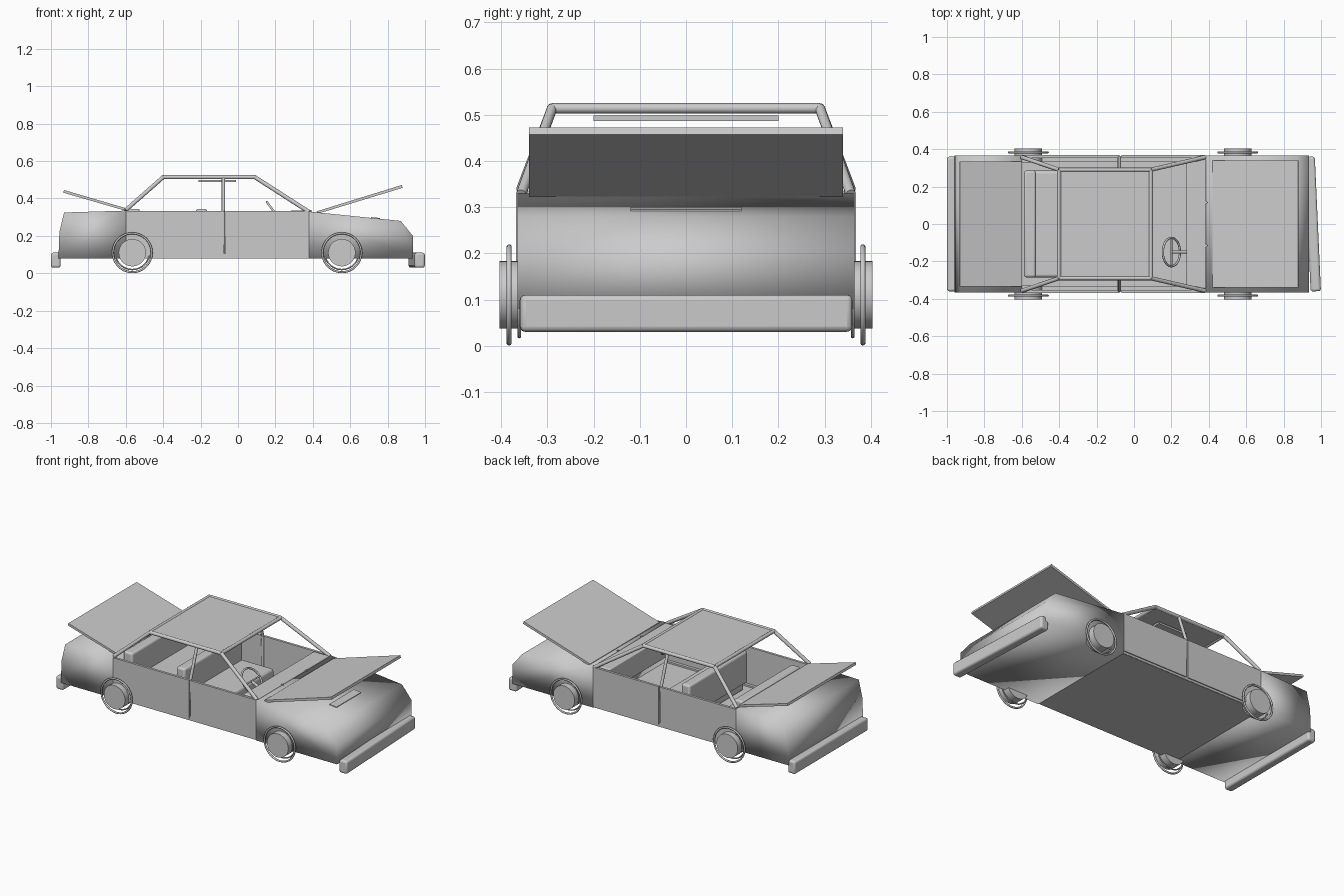
import bpy, bmesh, math
from mathutils import Vector

if "Cube" in bpy.data.objects:
    bpy.data.objects.remove(bpy.data.objects["Cube"])


def finish(ob, name, smooth=True):
    ob.name = name
    if smooth:
        bpy.ops.object.select_all(action='DESELECT')
        ob.select_set(True)
        bpy.context.view_layer.objects.active = ob
        bpy.ops.object.shade_smooth_by_angle(angle=math.radians(40))
    return ob


def box(name, lo, hi, rot=(0, 0, 0), bevel=0.0):
    lo, hi = Vector(lo), Vector(hi)
    bpy.ops.mesh.primitive_cube_add(size=1, location=(lo + hi) / 2)
    ob = bpy.context.object
    ob.scale = hi - lo
    bpy.ops.object.transform_apply(location=False, rotation=False, scale=True)
    ob.rotation_euler = rot
    if bevel:
        mod = ob.modifiers.new("bevel", 'BEVEL')
        mod.width, mod.segments = bevel, 3
    return finish(ob, name, bool(bevel))


def rod(name, a, b, r=0.011, verts=16):
    a, b = Vector(a), Vector(b)
    bpy.ops.mesh.primitive_cylinder_add(vertices=verts, radius=r, depth=(b - a).length,
                                        location=(a + b) / 2)
    ob = bpy.context.object
    ob.rotation_euler = (b - a).to_track_quat('Z', 'Y').to_euler()
    return finish(ob, name)


def ring(name, loc, major, minor, rot):
    bpy.ops.mesh.primitive_torus_add(location=loc, rotation=rot, major_radius=major,
                                     minor_radius=minor, major_segments=48, minor_segments=10)
    return finish(bpy.context.object, name)


def extrude_profile(name, pts, half, smooth=False):
    """Side profile in x/z, extruded across the width."""
    bm = bmesh.new()
    face = bm.faces.new([bm.verts.new((x, -half, z)) for x, z in pts])
    geom = bmesh.ops.extrude_face_region(bm, geom=[face])["geom"]
    verts = [g for g in geom if isinstance(g, bmesh.types.BMVert)]
    bmesh.ops.translate(bm, verts=verts, vec=(0, 2 * half, 0))
    bmesh.ops.recalc_face_normals(bm, faces=bm.faces)
    for f in bm.faces:
        f.smooth = smooth
    me = bpy.data.meshes.new(name)
    bm.to_mesh(me)
    bm.free()
    ob = bpy.data.objects.new(name, me)
    bpy.context.collection.objects.link(ob)
    return ob


# Front and rear body shells, softly shaded all over
extrude_profile("front_body", [(0.38, 0.08), (0.935, 0.08), (0.935, 0.2), (0.87, 0.28),
                               (0.38, 0.33)], 0.365, True)
extrude_profile("rear_body", [(-0.6, 0.08), (-0.6, 0.335), (-0.93, 0.325), (-0.955, 0.22),
                              (-0.96, 0.08)], 0.365, True)
box("floor", (-0.6, -0.36, 0.08), (0.38, 0.36, 0.095))

# Open hood and trunk lid
extrude_profile("hood", [(0.425, 0.318), (0.88, 0.457), (0.876, 0.472), (0.42, 0.331)], 0.34)
extrude_profile("trunk_lid", [(-0.6, 0.334), (-0.6, 0.348), (-0.93, 0.445), (-0.934, 0.431)], 0.335)
box("hood_latch", (0.71, -0.12, 0.285), (0.76, 0.12, 0.298), (0, math.radians(6), 0))

# Bumpers, the front one hanging slightly skewed
box("rear_bumper", (-1.0, -0.36, 0.03), (-0.948, 0.36, 0.11), bevel=0.012)
box("front_bumper", (0.928, -0.36, 0.03), (0.983, 0.36, 0.11), (0, 0, math.radians(2.6)), 0.012)

# Roof
ZR, YR, XF, XB = 0.514, 0.29, 0.09, -0.4
box("roof", (XB, -YR, 0.508), (XF, YR, 0.52))
rod("front_header", (XF, -YR, ZR), (XF, YR, ZR))
rod("rear_header", (XB, -YR, ZR), (XB, YR, ZR))
box("ceiling_panel", (-0.21, -0.2, 0.487), (-0.01, 0.2, 0.498))

for s in (-1, 1):
    # Doors, sills, pillars
    for n, x0, x1 in (("rear", -0.6, -0.078), ("front", -0.068, 0.38)):
        y = sorted((s * 0.353, s * 0.368))
        box(n + "_door", (x0, y[0], 0.095), (x1, y[1], 0.332))
    y = sorted((s * 0.335, s * 0.362))
    box("sill", (-0.6, y[0], 0.082), (0.38, y[1], 0.105))
    rod("roof_rail", (XB, s * YR, ZR), (XF, s * YR, ZR))
    rod("front_pillar", (0.38, s * 0.357, 0.328), (XF, s * YR, ZR))
    rod("rear_pillar", (-0.6, s * 0.357, 0.338), (XB, s * YR, ZR))
    rod("middle_pillar", (-0.078, s * 0.355, 0.33), (-0.078, s * YR, ZR), 0.009)
    rod("middle_post", (-0.078, s * 0.35, 0.09), (-0.078, s * 0.355, 0.33), 0.009)
    # Wheels: thin tyre ring, inner arch ring, solid hub
    for x in (-0.565, 0.555):
        flat = (math.pi / 2, 0, 0)
        ring("tyre_ring", (x, s * 0.383, 0.11), 0.104, 0.0055, flat)
        ring("inner_ring", (x, s * 0.361, 0.112), 0.092, 0.004, flat)
        rod("hub", (x, s * 0.33, 0.11), (x, s * 0.404, 0.11), 0.073, 40)
    # Wiper pivots
    rod("wiper_pivot", (0.385, s * 0.115, 0.325), (0.385, s * 0.115, 0.338), 0.007)

# Bench seats
box("rear_cushion", (-0.56, -0.285, 0.095), (-0.36, 0.285, 0.19), bevel=0.015)
box("rear_backrest", (-0.588, -0.285, 0.15), (-0.525, 0.285, 0.345), bevel=0.012)
box("front_cushion", (-0.2, -0.285, 0.095), (0.05, 0.285, 0.19), bevel=0.015)
box("front_backrest", (-0.225, -0.285, 0.15), (-0.165, 0.285, 0.345), bevel=0.012)

# Dashboard and steering
box("dashboard", (0.28, -0.345, 0.2), (0.385, 0.345, 0.336), bevel=0.006)
ring("steering_wheel", (0.2, -0.15, 0.32), 0.076, 0.006, (0, math.radians(53), 0))
rod("steering_column", (0.195, -0.15, 0.318), (0.3, -0.15, 0.27), 0.008)
rod("steering_spoke", (0.2, -0.222, 0.32), (0.2, -0.078, 0.32), 0.005)
